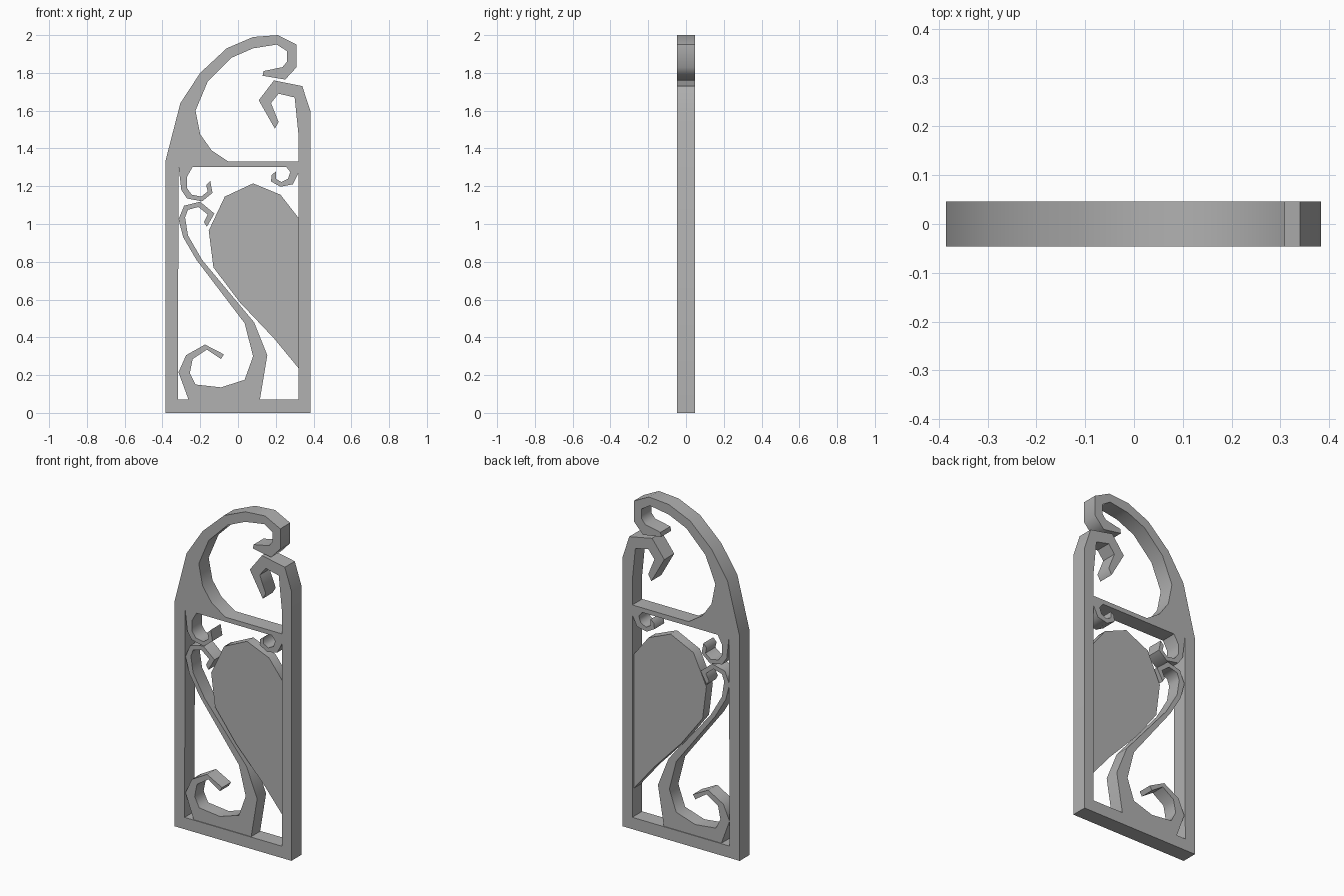
import bpy, bmesh
from math import radians
from mathutils import Matrix

iron = bpy.data.materials.new("dark_grey")
iron.diffuse_color = (0.44, 0.44, 0.44, 1)


def plate(name, half_depth, *outlines):
    """Flat plate in the xz plane; outlines after the first are openings."""
    curve = bpy.data.curves.new(name, 'CURVE')
    curve.dimensions = '2D'
    curve.fill_mode = 'BOTH'
    curve.extrude = half_depth
    for pts in outlines:
        s = curve.splines.new('POLY')
        s.points.add(len(pts) - 1)
        for p, (x, z) in zip(s.points, pts):
            p.co = (x, z, 0, 1)
        s.use_cyclic_u = True
    tmp = bpy.data.objects.new(name + "_curve", curve)
    bpy.context.collection.objects.link(tmp)
    bpy.context.view_layer.update()
    mesh = bpy.data.meshes.new_from_object(
        tmp.evaluated_get(bpy.context.evaluated_depsgraph_get()))
    bpy.data.objects.remove(tmp)
    mesh.transform(Matrix.Rotation(radians(90), 4, 'X'))
    bm = bmesh.new()
    bm.from_mesh(mesh)
    bmesh.ops.remove_doubles(bm, verts=bm.verts, dist=0.0005)
    bmesh.ops.recalc_face_normals(bm, faces=bm.faces)
    bm.to_mesh(mesh)
    bm.free()
    mesh.name = name
    mesh.materials.clear()
    mesh.materials.append(iron)
    ob = bpy.data.objects.new(name, mesh)
    bpy.context.collection.objects.link(ob)
    # rims shade smoothly along the curves, front and back stay crisp
    bpy.ops.object.select_all(action='DESELECT')
    ob.select_set(True)
    bpy.context.view_layer.objects.active = ob
    bpy.ops.object.shade_smooth_by_angle(angle=radians(60))
    return ob


# arch sweeping up from the left post, curling at its tip, back to the crossbar
arch = [(-.385, 1.33), (-.305, 1.64), (-.2, 1.8), (-.06, 1.93), (.08, 1.99),
        (.21, 2.0), (.31, 1.95), (.31, 1.83), (.25, 1.765), (.13, 1.785),
        (.135, 1.81), (.235, 1.83), (.26, 1.86), (.26, 1.915), (.205, 1.95),
        (.08, 1.93), (-.035, 1.88), (-.16, 1.755), (-.225, 1.6), (-.2, 1.475),
        (-.14, 1.39), (-.05, 1.33)]
# right post with its curl turning inward
right_post = [(.32, 1.33), (.32, 1.475), (.30, 1.67), (.215, 1.69), (.175, 1.64),
              (.215, 1.54), (.195, 1.505), (.11, 1.655), (.19, 1.76), (.34, 1.73),
              (.383, 1.6), (.383, 0), (-.385, 0)]
# window opening, bitten into by two little curls under the crossbar
right_curl = [(.32, 1.27), (.29, 1.21), (.225, 1.197), (.175, 1.225), (.178, 1.26),
              (.2, 1.277), (.2, 1.24), (.23, 1.222), (.265, 1.24), (.277, 1.275),
              (.255, 1.303)]
left_curl = [(-.24, 1.303), (-.27, 1.25), (-.27, 1.19), (-.245, 1.155), (-.195, 1.145),
             (-.16, 1.172), (-.168, 1.205), (-.147, 1.228), (-.135, 1.165),
             (-.19, 1.12), (-.27, 1.135), (-.30, 1.18), (-.315, 1.31)]
window = [(-.318, .07), (.32, .07)] + right_curl + left_curl
plate("gate_frame", 0.0465, arch + right_post, window)

# tall S-shaped scroll
s_inner = [(-.165, .985), (-.125, 1.055), (-.2, 1.118), (-.285, 1.097), (-.315, 1.025),
           (-.29, .93), (-.22, .81), (.035, .475), (.08, .3), (.035, .175),
           (-.09, .135), (-.225, .15), (-.255, .21), (-.24, .285), (-.165, .335),
           (-.09, .285)]
s_outer = [(-.075, .31), (-.175, .362), (-.275, .305), (-.315, .215), (-.26, .065),
           (.115, .065), (.155, .305), (.085, .48), (-.19, .81), (-.265, .94),
           (-.28, 1.035), (-.265, 1.075), (-.21, 1.09), (-.16, 1.05), (-.18, 1.01)]
plate("s_scroll", 0.042, s_inner + s_outer)

# half-heart panel set slightly back in the frame
plate("heart_panel", 0.03,
      [(.322, 1.03), (.225, 1.155), (.08, 1.215), (-.07, 1.145), (-.155, .965),
       (-.13, .77), (.01, .585), (.19, .395), (.322, .235)])
